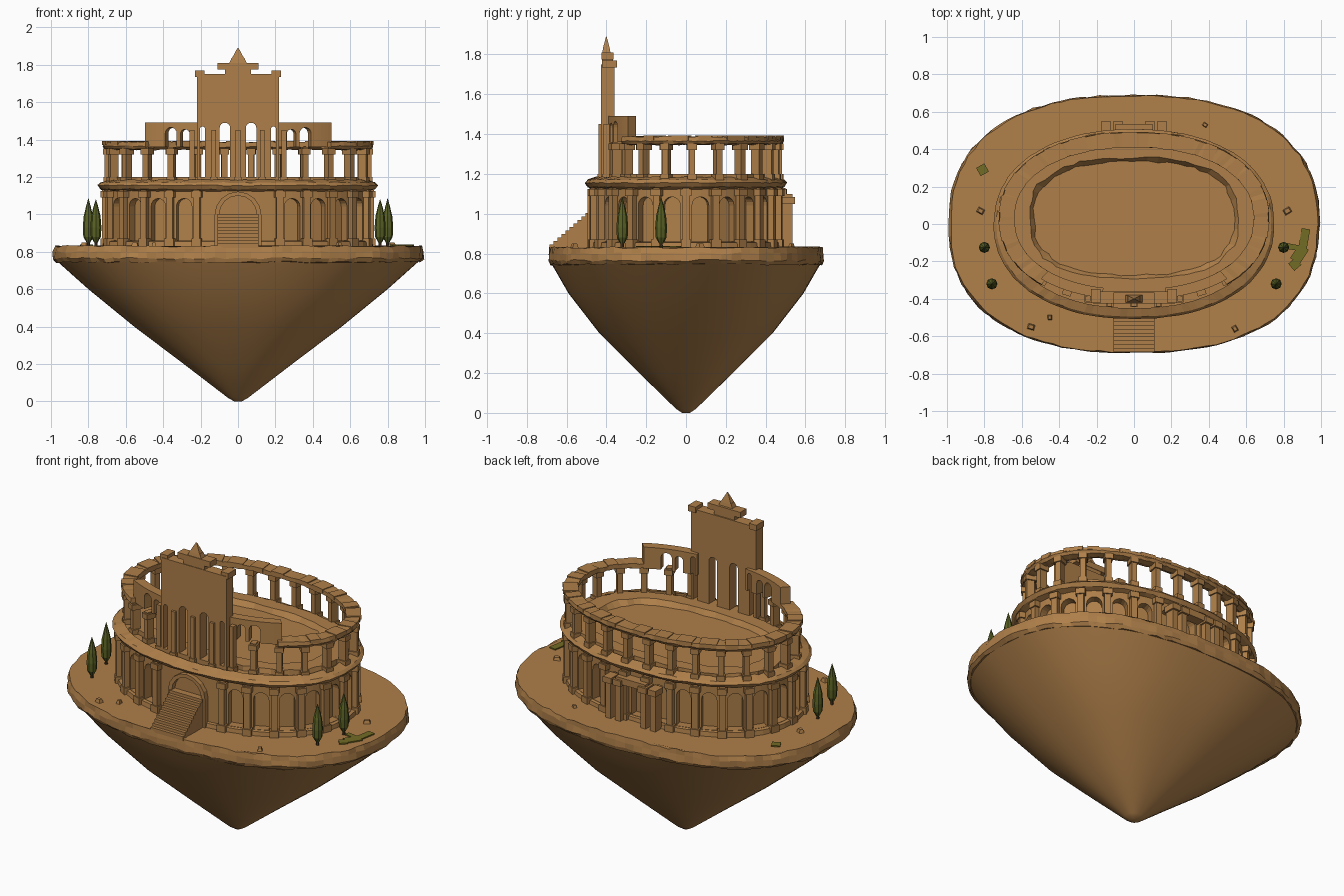
import bpy, bmesh, math, random
from mathutils import Vector

if "Cube" in bpy.data.objects:
    bpy.data.objects.remove(bpy.data.objects["Cube"])
random.seed(4)

def material(name, c):
    m = bpy.data.materials.new(name)
    m.diffuse_color = (*c, 1)
    m.use_nodes = True
    m.node_tree.nodes["Principled BSDF"].inputs["Base Color"].default_value = m.diffuse_color
    return m
STONE = material("sandstone", (0.43, 0.215, 0.068))
LEAF = material("cypress_green", (0.105, 0.125, 0.018))
BARK = material("dark_bark", (0.09, 0.05, 0.02))
MOSS = material("moss_olive", (0.17, 0.15, 0.018))

def finish(name, bm, mat):
    bmesh.ops.recalc_face_normals(bm, faces=bm.faces)
    me = bpy.data.meshes.new(name)
    bm.to_mesh(me)
    bm.free()
    me.materials.append(mat)
    o = bpy.data.objects.new(name, me)
    bpy.context.collection.objects.link(o)
    return o

# --- superellipse plan curve, walked by arc length from the front centre
def pt(t, rx, ry, cy=0, n=2.2):
    c, s = math.cos(t), math.sin(t)
    f = lambda v: math.copysign(abs(v) ** (2 / n), v)
    return Vector((rx * f(c), ry * f(s) + cy, 0))

STEPS, ARC = 2000, [0.0]
TS = [-math.pi / 2 + 2 * math.pi * i / STEPS for i in range(STEPS + 1)]
for i in range(STEPS):
    ARC.append(ARC[-1] + (pt(TS[i + 1], .7, .48) - pt(TS[i], .7, .48)).length)
L = ARC[-1]

def T(s):
    s %= L
    return TS[next(i for i in range(STEPS + 1) if ARC[i] >= s)]

def frame(s, rx, ry, cy=0):
    """Point on the wall and its outward normal."""
    t = T(s)
    d = pt(t + .03, rx, ry) - pt(t - .03, rx, ry)
    return pt(t, rx, ry, cy), Vector((d.y, -d.x, 0)).normalized()

def loft(name, prof, mat=STONE, cy=0, n=2.2, span=None, closed=True, jz=0, jr=0, seg=104):
    """Sweep a profile of (rx, ry, z) round the plan; open profiles get end caps."""
    bm = bmesh.new()
    a, b = span or (0, L)
    cnt = seg + (1 if span else 0)
    cols = []
    for i in range(cnt):
        t = T(a + (b - a) * i / seg)
        col = []
        for rx, ry, z in prof:
            k = 1 + random.uniform(-jr, jr)
            p = pt(t, rx * k, ry * k, cy, n)
            col.append(bm.verts.new((p.x, p.y, z + random.uniform(-jz, jz))))
        cols.append(col)
    m = len(prof)
    for i in range(seg):
        c, d = cols[i], cols[(i + 1) % cnt]
        for j in range(m if closed else m - 1):
            bm.faces.new((c[j], d[j], d[(j + 1) % m], c[(j + 1) % m]))
    if span:
        bm.faces.new(cols[0]); bm.faces.new(cols[-1])
    elif not closed:
        bm.faces.new([c[0] for c in cols]); bm.faces.new([c[-1] for c in cols])
    return finish(name, bm, mat)

def block(bm, p, nrm, w, d, z0, z1, top=1.0):
    """Box centred on p, facing nrm; top scales its upper end."""
    tan = Vector((-nrm.y, nrm.x, 0))
    v = []
    for z, k in ((z0, 1), (z1, top)):
        for a, b in ((-1, -1), (1, -1), (1, 1), (-1, 1)):
            q = p + tan * (a * w * k / 2) + nrm * (b * d * k / 2)
            v.append(bm.verts.new((q.x, q.y, z)))
    for f in ((0, 1, 2, 3), (4, 5, 6, 7), (0, 1, 5, 4), (1, 2, 6, 5), (2, 3, 7, 6), (3, 0, 4, 7)):
        bm.faces.new([v[i] for i in f])

def arch(bm, p, nrm, w, z0, z1, d0, d1):
    """Round-headed prism reaching from d0 to d1 along the normal."""
    tan, r = Vector((-nrm.y, nrm.x, 0)), w / 2
    outline = [(-r, z0), (r, z0)] + [(r * math.cos(a * math.pi / 8), z1 - r + r * math.sin(a * math.pi / 8)) for a in range(9)]
    a, b = [[bm.verts.new((*(p + tan * u + nrm * d).xy, z)) for u, z in outline] for d in (d0, d1)]
    bm.faces.new(a); bm.faces.new(b)
    for i in range(len(a)):
        j = (i + 1) % len(a)
        bm.faces.new((a[i], a[j], b[j], b[i]))

def cut(objs, bm):
    c = finish("arch_cutter", bm, STONE)
    c.hide_render = True
    for o in objs:
        m = o.modifiers.new("arches", 'BOOLEAN')
        m.operation, m.solver, m.object = 'DIFFERENCE', 'EXACT', c
        me = bpy.data.meshes.new_from_object(o.evaluated_get(bpy.context.evaluated_depsgraph_get()))
        o.modifiers.clear()
        o.data = me
    bpy.data.objects.remove(c)

FRONT, BACK = Vector((0, -1, 0)), Vector((0, 1, 0))

# --- floating island: smooth cone below, chipped slab on top
cone = loft("island_underside", [(.02, .02, 0), (.055, .05, .02), (.29, .235, .2), (.555, .435, .4),
            (.80, .59, .6), (.985, .685, .765)], n=2.4, closed=False)
cone.select_set(True)
bpy.context.view_layer.objects.active = cone
bpy.ops.object.shade_smooth_by_angle(angle=math.radians(40))
loft("island_slab", [(.97, .68, .745), (.99, .69, .765), (.988, .688, .80), (.98, .685, .83)],
     n=2.4, closed=False, jz=.006, jr=.006)

# --- main building volumes
lower = loft("lower_storey", [(.70, .47, .82), (.70, .47, 1.17)], closed=False)
upper = loft("upper_wall", [(.69, .43, 1.15), (.69, .43, 1.375), (.645, .385, 1.375), (.645, .385, 1.15)], cy=.03)
wings = [loft("stepped_wing", [(.695, .435, 1.36), (.695, .435, 1.49), (.64, .38, 1.49), (.64, .38, 1.36)],
              cy=.03, span=sp, seg=16) for sp in ((.18, .525), (L - .525, L - .18))]
bm = bmesh.new()
block(bm, Vector((0, -.393, 0)), FRONT, .44, .066, 1.16, 1.75)
tower = finish("front_tower", bm, STONE)

# --- arches
BAYS = 26
step = L / BAYS
bm = bmesh.new()
for k in range(BAYS):
    if k in (1, BAYS - 1):
        continue
    p, n = frame(k * step, .70, .47)
    if k == 0:
        arch(bm, p, n, .20, .86, 1.10, -.06, .1)
    else:
        arch(bm, p, n, .085, .86, 1.085, -.05, .1)
cut([lower], bm)

bm = bmesh.new()
for k in range(3, BAYS - 2):
    p, n = frame(k * step, .69, .43, .03)
    arch(bm, p, n, .075, 1.195, 1.335, -.15 if k == 13 else -.028, .1)
for sgn in (1, -1):
    for x, w, top in ((.07, .056, 1.49), (.19, .028, 1.47)):
        arch(bm, Vector((sgn * x, -.40, 0)), FRONT, w, 1.2, top, -.12, .1)
    for s, w, top in ((.29, .05, 1.455), (.37, .065, 1.465)):
        p, n = frame(sgn * s, .69, .43, .03)
        arch(bm, p, n, w, 1.2, top, -.1, .1)
cut([upper, tower] + wings, bm)

# --- cornices, base course and rim
loft("middle_cornice", [(.69, .46, 1.12), (.735, .495, 1.135), (.75, .507, 1.155), (.735, .495, 1.17), (.68, .45, 1.185)],
     jz=.003, jr=.003)
loft("base_course", [(.69, .46, .82), (.725, .49, .82), (.72, .485, .855), (.69, .46, .86)], jr=.003)
for i, sp in enumerate(((.50, L - .50),)):
    loft("wall_rim", [(.68, .42, 1.345), (.712, .452, 1.35), (.722, .462, 1.365), (.718, .458, 1.387),
                      (.64, .38, 1.387), (.64, .38, 1.36)], cy=.03, span=sp, jz=.003, jr=.003)

# --- stepped arena floor
loft("arena_ledge", [(.66, .40, 1.15), (.66, .40, 1.20), (.56, .325, 1.20), (.53, .30, 1.165)], cy=.03, jr=.02, n=2.6, seg=60)

# --- engaged columns of both storeys
bm = bmesh.new()
for k in range(BAYS):
    if k not in (0, BAYS - 1):
        p, n = frame((k + .5) * step, .705, .477)
        block(bm, p, n, .036, .045, .82, 1.13)
        block(bm, p, n, .054, .06, 1.09, 1.125)
        block(bm, p, n, .052, .058, .82, .87)
    if 2 <= k < BAYS - 2:
        p, n = frame((k + .5) * step, .69, .43, .03)
        block(bm, p, n, .032, .046, 1.17, 1.36)
        block(bm, p, n, .048, .062, 1.32, 1.352)
        block(bm, p, n, .046, .06, 1.17, 1.20)
for x in (-.245, -.13, .0, .13, .245):
    p = Vector((x, -.425 if abs(x) < .2 else -.40, 0))
    block(bm, p, FRONT, .026, .03, 1.17, 1.45)
    block(bm, p, FRONT, .04, .04, 1.17, 1.2)
finish("wall_columns", bm, STONE)

# --- loose rim blocks along the back and sides
bm = bmesh.new()
for k in range(5, BAYS - 4):
    p, n = frame(k * step + random.uniform(-.03, .03), .68, .42, .03)
    block(bm, p, n, random.uniform(.06, .11), .085, 1.37, 1.392)
finish("rim_blocks", bm, STONE)

# --- tower crown
bm = bmesh.new()
for x in (-.205, .205):
    block(bm, Vector((x, -.385, 0)), FRONT, .05, .075, 1.735, 1.77)
block(bm, Vector((0, -.395, 0)), FRONT, .14, .055, 1.74, 1.78)
block(bm, Vector((0, -.395, 0)), FRONT, .22, .06, 1.775, 1.81)
block(bm, Vector((0, -.40, 0)), FRONT, .10, .045, 1.80, 1.835, .7)
block(bm, Vector((0, -.40, 0)), FRONT, .07, .035, 1.83, 1.89, .08)
finish("tower_crown", bm, STONE)

# --- front door surround and rear porch
def porch(name, y, facing, w, d, z1, hole, hz):
    bm = bmesh.new()
    arch(bm, Vector((0, y, 0)), facing, w, .82, z1, -d / 2, d / 2)
    o = finish(name, bm, STONE)
    bm = bmesh.new()
    arch(bm, Vector((0, y, 0)), facing, hole, .80, hz, -.01, .1)
    cut([o], bm)
porch("door_surround", -.475, FRONT, .25, .04, 1.122, .20, 1.10)
bm = bmesh.new()
block(bm, Vector((0, .505, 0)), BACK, .20, .06, 1.06, 1.10)
for x in (-.15, -.085, .085, .15):
    block(bm, Vector((x, .505, 0)), BACK, .035, .06, .82, 1.08)
    block(bm, Vector((x, .51, 0)), BACK, .055, .075, 1.05, 1.085)
finish("rear_porch", bm, STONE)

# --- front stairs
bm = bmesh.new()
for i in range(10):
    y0, y1 = -.685 + i * .02, -.45
    block(bm, Vector((0, (y0 + y1) / 2, 0)), FRONT, .22, y1 - y0, .82, .845 + i * .0175)
finish("front_stairs", bm, STONE)

# --- cypress trees
for i, (x, y, h) in enumerate([(s * a, b, c) for s in (-1, 1) for a, b, c in ((.80, -.125, .255), (.76, -.32, .25))]):
    for name, prof, mat in (("tree_trunk", [(.009, .82), (.007, .88)], BARK),
                            ("tree_crown", [(.01, .85), (.027, .88), (.03, .93), (.025, .99), (.013, 1.04), (.001, .83 + h)], LEAF)):
        bm = bmesh.new()
        rows = [[bm.verts.new((x + r * math.cos(a * math.pi / 4), y + r * math.sin(a * math.pi / 4), z)) for a in range(8)] for r, z in prof]
        for a, b in zip(rows, rows[1:]):
            for j in range(8):
                bm.faces.new((a[j], a[(j + 1) % 8], b[(j + 1) % 8], b[j]))
        bm.faces.new(rows[0]); bm.faces.new(rows[-1])
        finish(name, bm, mat)

# --- scattered rocks and moss patches
bm = bmesh.new()
for x, y, w in ((-.82, .07, .04), (.82, .07, .045), (-.55, -.55, .04), (.54, -.56, .035), (.38, .53, .03), (-.45, -.5, .03)):
    a = random.uniform(0, 3)
    block(bm, Vector((x, y, 0)), Vector((math.cos(a), math.sin(a), 0)), w, w * .8, .825, .85, .6)
finish("rocks", bm, STONE)
bm = bmesh.new()
for x, y, w, d, a in ((-.81, .29, .05, .05, .5), (.91, -.08, .045, .11, 1.4), (.885, -.16, .06, .09, 1.0), (.86, -.125, .09, .03, 1.4), (.86, -.215, .05, .05, .7)):
    block(bm, Vector((x, y, 0)), Vector((math.cos(a), math.sin(a), 0)), w, d, .832, .839)
finish("moss_patches", bm, MOSS)
